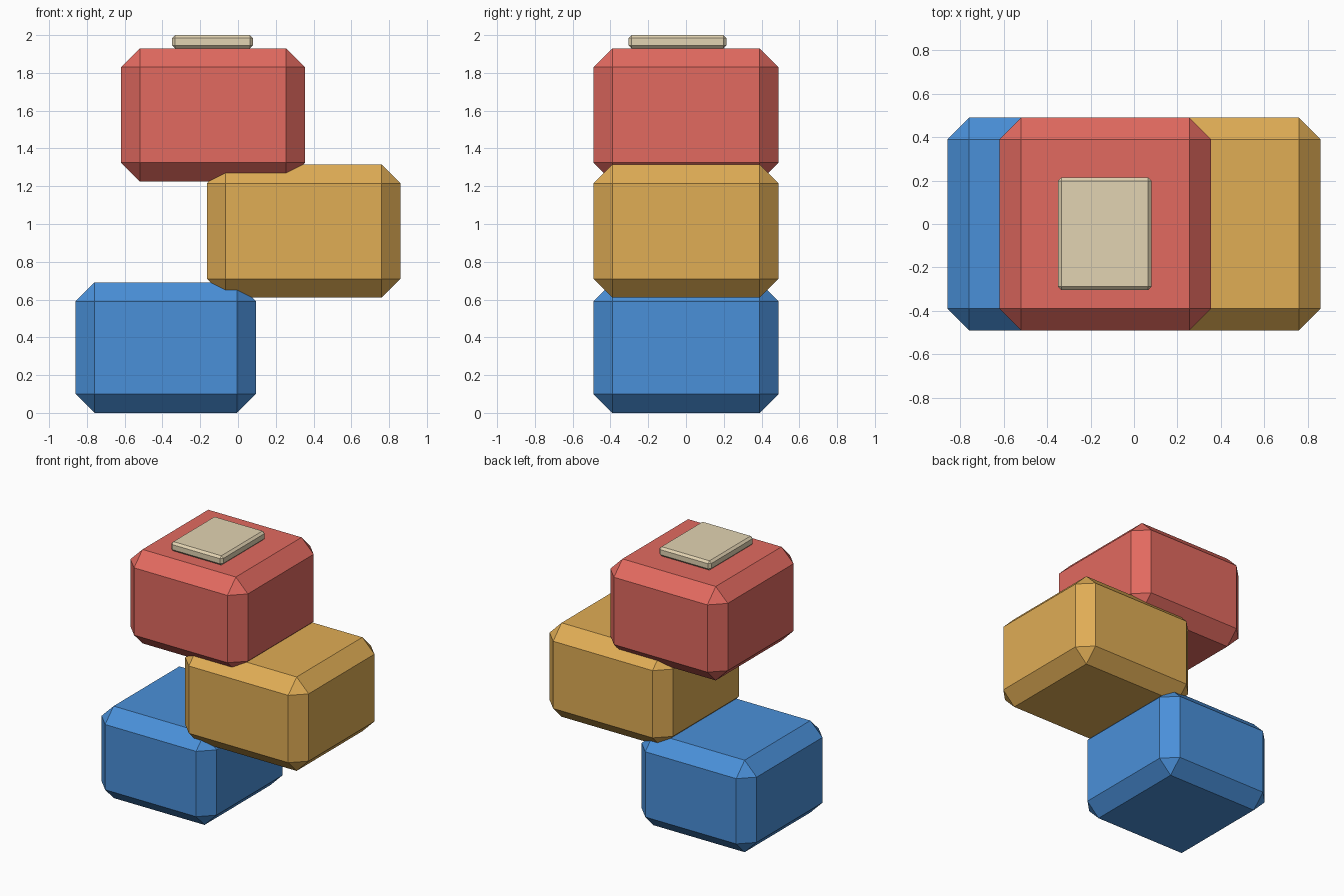
import bpy, bmesh
from mathutils import Vector

if "Cube" in bpy.data.objects:
    bpy.data.objects.remove(bpy.data.objects["Cube"])


def material(name, rgb):
    """Flat colour from 0-255 sRGB values."""
    m = bpy.data.materials.new(name)
    lin = [(c / 255 / 12.92) if c < 11 else ((c / 255 + 0.055) / 1.055) ** 2.4 for c in rgb]
    m.diffuse_color = (*lin, 1.0)
    m.use_nodes = True
    m.node_tree.nodes["Principled BSDF"].inputs["Base Color"].default_value = m.diffuse_color
    return m


def chamfered_block(name, lo, hi, chamfer, mat):
    """Box between two corners with single-segment chamfered edges."""
    lo, hi = Vector(lo), Vector(hi)
    size, mid = hi - lo, (lo + hi) / 2
    bm = bmesh.new()
    bmesh.ops.create_cube(bm, size=1)
    bmesh.ops.scale(bm, vec=size, verts=bm.verts)
    bmesh.ops.bevel(bm, geom=bm.edges[:], offset=chamfer, offset_type='OFFSET',
                    segments=1, profile=0.5, affect='EDGES')
    mesh = bpy.data.meshes.new(name)
    bm.to_mesh(mesh)
    bm.free()
    mesh.materials.append(mat)
    obj = bpy.data.objects.new(name, mesh)
    obj.location = mid
    bpy.context.collection.objects.link(obj)
    return obj


blue = material("blue", (74, 144, 217))
amber = material("amber", (224, 173, 85))
red = material("red", (226, 106, 96))
cream = material("cream", (226, 211, 178))

# Three staggered blocks, slightly sunk into one another
chamfered_block("bottom_block", (-0.86, -0.49, 0.0), (0.095, 0.49, 0.69), 0.1, blue)
chamfered_block("middle_block", (-0.165, -0.49, 0.61), (0.86, 0.49, 1.315), 0.1, amber)
chamfered_block("top_block", (-0.62, -0.49, 1.225), (0.355, 0.49, 1.93), 0.1, red)

# Thin plate resting on the top block
chamfered_block("top_plate", (-0.35, -0.305, 1.93), (0.08, 0.215, 2.0), 0.016, cream)
